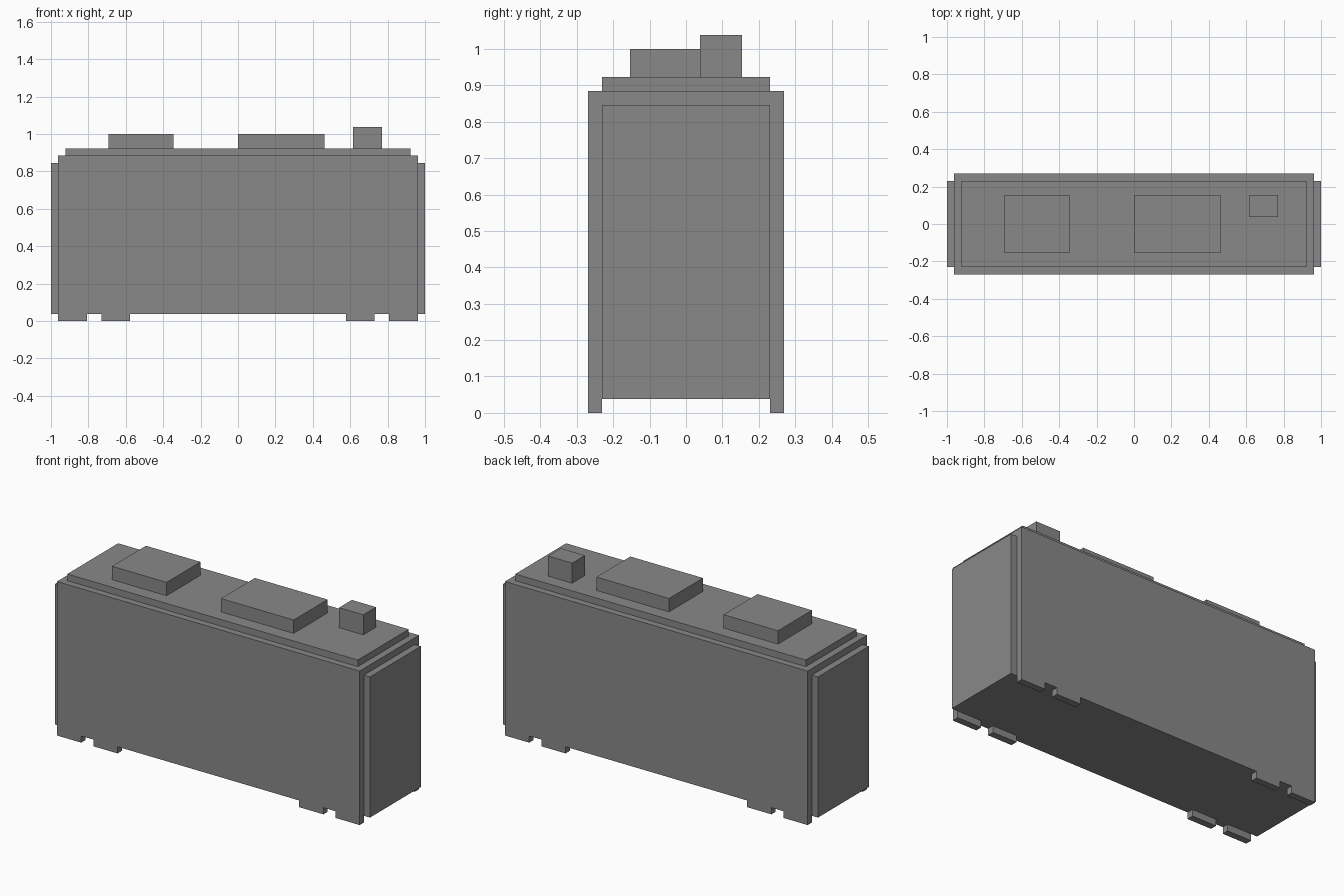
import bpy
import bmesh

if "Cube" in bpy.data.objects:
    bpy.data.objects.remove(bpy.data.objects["Cube"])

U = 1 / 26  # the model sits on a grid of 52 units along its length

# Dark grey for every part
grey = bpy.data.materials.new("dark_grey")
grey.diffuse_color = (0.25, 0.25, 0.25, 1)
grey.use_nodes = True
grey.node_tree.nodes["Principled BSDF"].inputs["Base Color"].default_value = grey.diffuse_color


def box(name, x, y, z, mirror=(False, False)):
    """Box from (min, max) ranges in grid units, optionally mirrored in x / y."""
    bm = bmesh.new()
    bmesh.ops.create_cube(bm, size=1)
    for v in bm.verts:
        v.co = [((r[0] + r[1]) / 2 + c * (r[1] - r[0])) * U
                for c, r in zip(v.co, (x, y, z))]
    mesh = bpy.data.meshes.new(name)
    bm.to_mesh(mesh)
    bm.free()
    mesh.materials.append(grey)
    obj = bpy.data.objects.new(name, mesh)
    bpy.context.collection.objects.link(obj)
    if any(mirror):
        mod = obj.modifiers.new("mirror", 'MIRROR')
        mod.use_axis = (mirror[0], mirror[1], False)
        mod.use_mirror_merge = False
    return obj


# Main body with a raised roof plate and inset end panels
box("body", (-25, 25), (-7, 7), (1, 23))
box("roof_plate", (-24, 24), (-6, 6), (23, 24))
box("end_panel", (25, 26), (-6, 6), (1, 22), mirror=(True, False))

# Feet flush with the long sides, a pair near each corner
for name, x in (("outer_foot", (21, 25)), ("inner_foot", (15, 19))):
    box(name, x, (6, 7), (0, 1), mirror=(True, True))

# Roof equipment
box("left_roof_unit", (-18, -9), (-4, 4), (24, 26))
box("middle_roof_unit", (0, 12), (-4, 4), (24, 26))
box("roof_stack", (16, 20), (1, 4), (24, 27))
